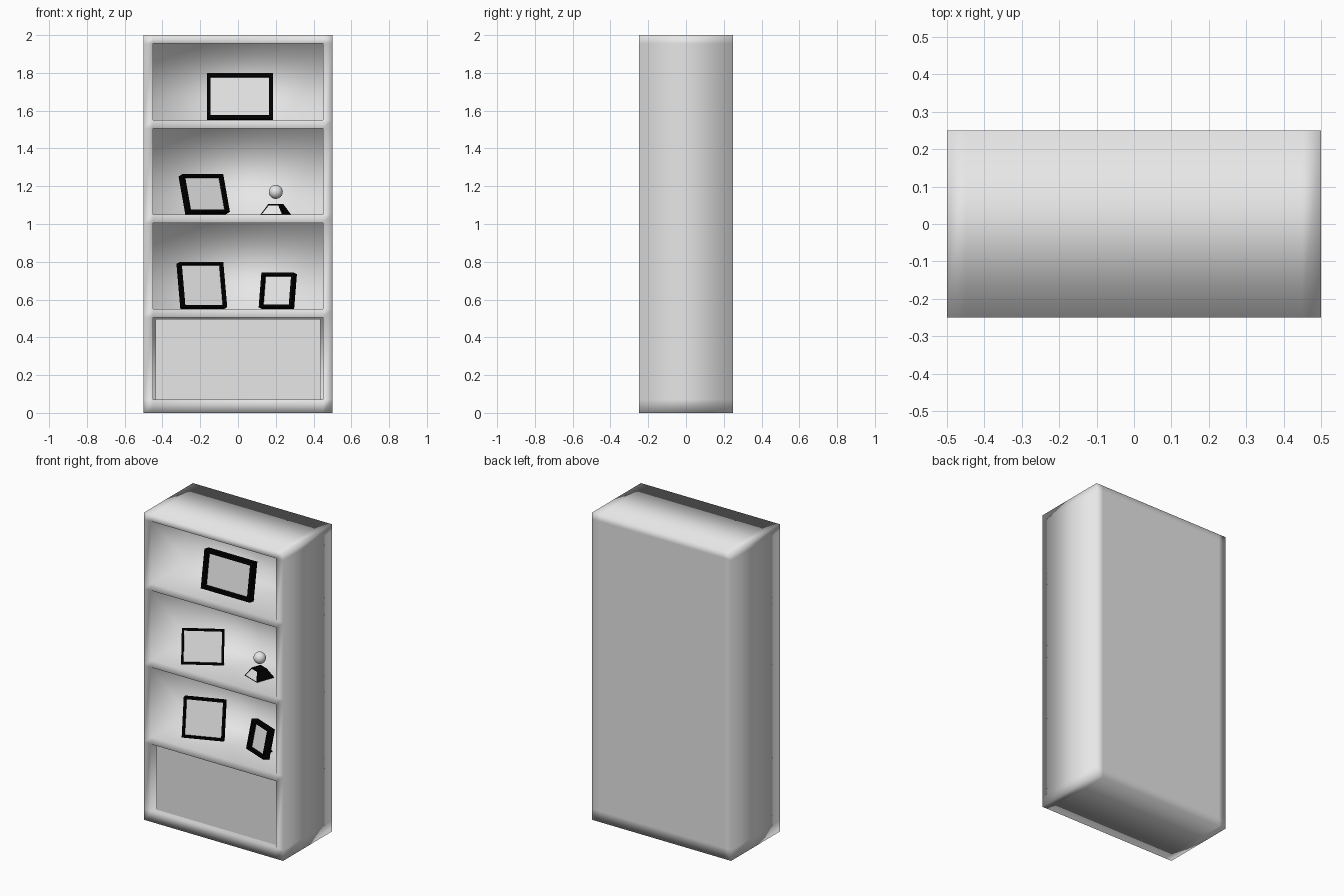
import bpy, bmesh, math
from mathutils import Matrix, Vector

if "Cube" in bpy.data.objects:
    bpy.data.objects.remove(bpy.data.objects["Cube"])


def material(name, rgb):
    m = bpy.data.materials.new(name)
    m.diffuse_color = (*rgb, 1)
    m.use_nodes = True
    m.node_tree.nodes["Principled BSDF"].inputs["Base Color"].default_value = m.diffuse_color
    return m


GREY = material("light_grey", (0.8, 0.8, 0.8))
BLACK = material("black", (0.0, 0.0, 0.0))


def finish(bm, name, mats, smooth=False):
    me = bpy.data.meshes.new(name)
    bm.to_mesh(me)
    bm.free()
    for m in mats:
        me.materials.append(m)
    for p in me.polygons:
        p.use_smooth = smooth
    ob = bpy.data.objects.new(name, me)
    bpy.context.collection.objects.link(ob)
    return ob


def box(bm, lo, hi):
    lo, hi = Vector(lo), Vector(hi)
    mat = Matrix.Translation((lo + hi) / 2) @ Matrix.Diagonal((*(hi - lo), 1))
    bmesh.ops.create_cube(bm, size=1, matrix=mat)


# Cabinet: one smooth shell with four cavities open to the front
XS = [-0.5, -0.45, 0.45, 0.5]
ZS = [0, 0.07, 0.505, 0.55, 1.005, 1.05, 1.505, 1.55, 1.955, 2]
FRONT, BACK, INNER = -0.25, 0.25, 0.13
bm = bmesh.new()


def quad(*pts):
    bm.faces.new([bm.verts.new(p) for p in pts])


def wall(a, b, y0, y1):
    """Face running in depth along the segment a-b, given as (x, z)."""
    quad((a[0], y0, a[1]), (b[0], y0, b[1]), (b[0], y1, b[1]), (a[0], y1, a[1]))


def plate(x0, x1, z0, z1, y):
    quad((x0, y, z0), (x1, y, z0), (x1, y, z1), (x0, y, z1))


for i, (x0, x1) in enumerate(zip(XS, XS[1:])):
    for z in (0, 2):
        wall((x0, z), (x1, z), FRONT, BACK)
    for j, (z0, z1) in enumerate(zip(ZS, ZS[1:])):
        plate(x0, x1, z0, z1, BACK)
        if i == 1 and j % 2 == 1:
            c = [(x0, z0), (x1, z0), (x1, z1), (x0, z1)]
            for k in range(4):
                wall(c[k], c[(k + 1) % 4], FRONT, INNER)
            plate(x0, x1, z0, z1, INNER)
        else:
            plate(x0, x1, z0, z1, FRONT)
for z0, z1 in zip(ZS, ZS[1:]):
    for x in (-0.5, 0.5):
        wall((x, z0), (x, z1), FRONT, BACK)
bmesh.ops.remove_doubles(bm, verts=bm.verts, dist=1e-4)
bmesh.ops.recalc_face_normals(bm, faces=bm.faces)
finish(bm, "cabinet", [GREY], smooth=True)

# Lower door panel, set back in its opening
bm = bmesh.new()
box(bm, (-0.437, -0.215, 0.07), (0.437, -0.19, 0.497))
finish(bm, "door_panel", [GREY])


# Picture frames with recessed picture and a rear prop
def picture_frame(name, x, y, z, w, h, border, tilt, turn):
    t = 0.045
    tilt = math.radians(tilt)
    place = Matrix.Translation((x, y, z)) @ Matrix.Rotation(math.radians(turn), 4, 'Z')
    lift = t * math.sin(tilt)
    lean = Matrix.Translation((0, 0, lift)) @ Matrix.Rotation(-tilt, 4, 'X')

    bm = bmesh.new()
    box(bm, (-w / 2, 0, 0), (w / 2, t, h))
    bm.normal_update()
    face = min(bm.faces, key=lambda f: f.calc_center_median().y)
    bmesh.ops.inset_region(bm, faces=[face], thickness=border)
    bmesh.ops.inset_region(bm, faces=[face], thickness=0.0005, depth=-0.03)
    face.material_index = 1
    bm.transform(place @ lean)
    finish(bm, name, [BLACK, GREY])

    # Prop strut from the back of the frame down to the shelf
    top = lean @ Vector((0, t, 0.5 * h))
    foot = 0.62 * h
    bm = bmesh.new()
    box(bm, (-0.015, 0, 0), (0.015, 1, 1))
    for v in bm.verts:
        v.co.y = (foot if v.co.z < 0.5 else top.y) - (0.012 if v.co.y < 0.5 else 0)
        v.co.z = 0 if v.co.z < 0.5 else top.z
    bm.transform(place)
    finish(bm, name + "_prop", [BLACK])


picture_frame("wide_frame", 0.01, -0.148, 1.55, 0.35, 0.245, 0.028, 9, 0)
picture_frame("tilted_frame", -0.15, -0.154, 1.05, 0.25, 0.212, 0.017, 19, 31)
picture_frame("square_frame", -0.173, -0.12, 0.55, 0.25, 0.245, 0.017, 13, 22)
picture_frame("small_frame", 0.195, -0.108, 0.55, 0.185, 0.188, 0.02, 12, -22)

# Trophy base: turned frustum with a pale plaque on its front
bm = bmesh.new()
box(bm, (-0.063, -0.063, 0), (0.063, 0.063, 0.055))
for v in bm.verts:
    if v.co.z > 0.03:
        v.co.x *= 0.5
        v.co.y *= 0.5
bm.normal_update()
face = min(bm.faces, key=lambda f: f.calc_center_median().y)
bmesh.ops.inset_region(bm, faces=[face], thickness=0.009)
face.material_index = 1
bm.transform(Matrix.Translation((0.2, -0.066, 1.05)) @ Matrix.Rotation(math.radians(-20), 4, 'Z'))
finish(bm, "trophy_base", [BLACK, GREY])

# Trophy ball
bm = bmesh.new()
bmesh.ops.create_uvsphere(bm, u_segments=32, v_segments=16, radius=0.037,
                          matrix=Matrix.Translation((0.2, -0.062, 1.17)))
finish(bm, "trophy_ball", [GREY], smooth=True)
